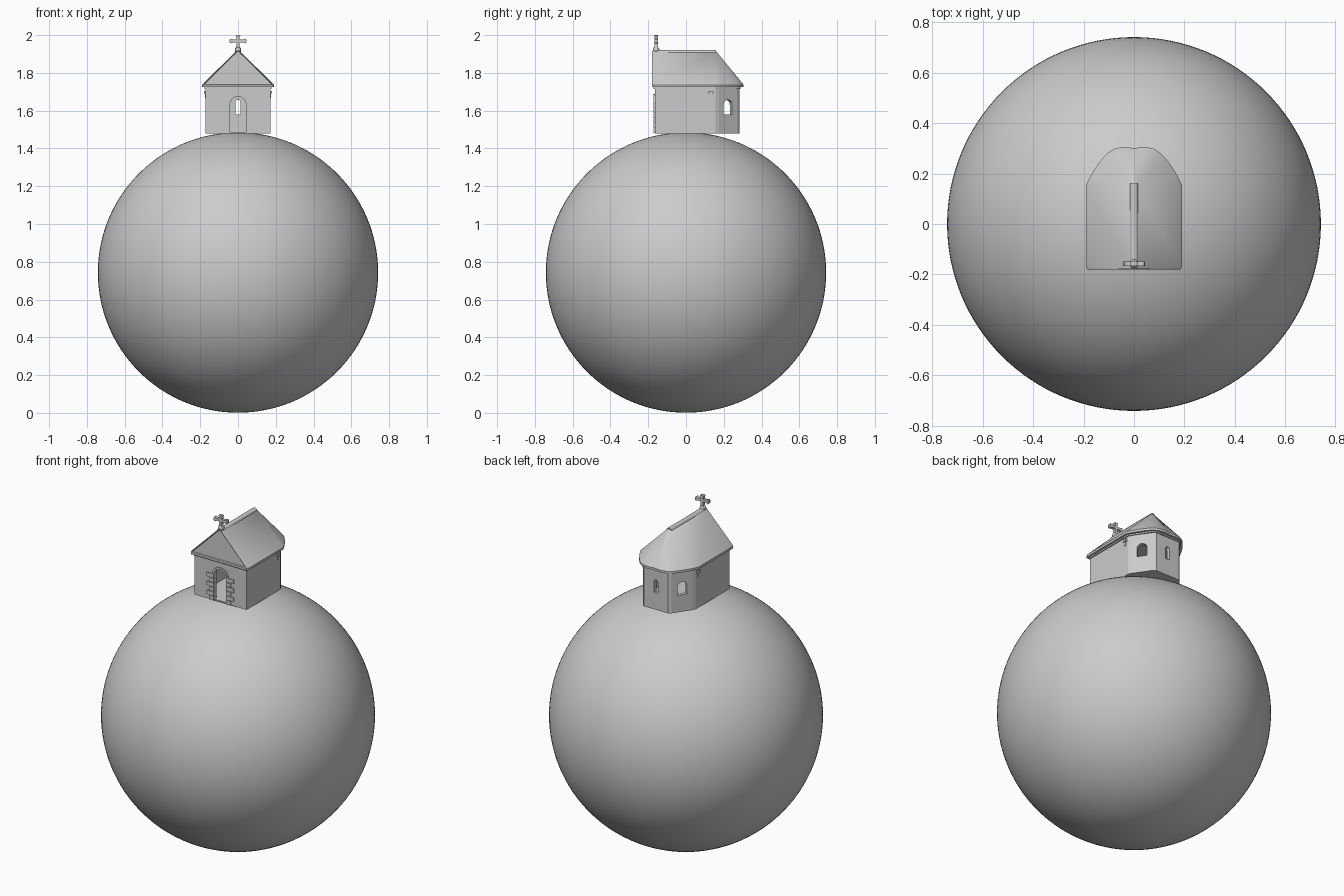
import bpy, bmesh, math
from mathutils import Vector

if "Cube" in bpy.data.objects:
    bpy.data.objects.remove(bpy.data.objects["Cube"])

stone = bpy.data.materials.new("light grey stone")
stone.diffuse_color = (0.6, 0.6, 0.6, 1)
stone.use_nodes = True
stone.node_tree.nodes["Principled BSDF"].inputs["Base Color"].default_value = stone.diffuse_color


def finish(name, bm, angle=None):
    bmesh.ops.recalc_face_normals(bm, faces=bm.faces[:])
    me = bpy.data.meshes.new(name)
    bm.to_mesh(me)
    bm.free()
    ob = bpy.data.objects.new(name, me)
    bpy.context.collection.objects.link(ob)
    me.materials.append(stone)
    if angle:
        bpy.ops.object.select_all(action='DESELECT')
        ob.select_set(True)
        bpy.context.view_layer.objects.active = ob
        bpy.ops.object.shade_smooth_by_angle(angle=math.radians(angle))
    return ob


def prism(bm, pts, shift):
    """Closed prism from a 3D outline swept along shift."""
    a = [bm.verts.new(p) for p in pts]
    b = [bm.verts.new(Vector(p) + Vector(shift)) for p in pts]
    bm.faces.new(a)
    bm.faces.new(b[::-1])
    n = len(a)
    for i in range(n):
        bm.faces.new((a[i], b[i], b[(i + 1) % n], a[(i + 1) % n]))


def box(bm, x0, x1, y0, y1, z0, z1):
    prism(bm, [(x0, y0, z0), (x1, y0, z0), (x1, y1, z0), (x0, y1, z0)], (0, 0, z1 - z0))


def mirrored(half):
    return half + [(-x, y) for x, y in reversed(half) if x > 1e-6]


def cut(target, cutter):
    m = target.modifiers.new("cut", 'BOOLEAN')
    m.object, m.operation, m.solver = cutter, 'DIFFERENCE', 'EXACT'
    bpy.context.view_layer.objects.active = target
    bpy.ops.object.modifier_apply(modifier=m.name)
    bpy.data.objects.remove(cutter)


def arch_cutter(centre, normal, hw, z0, z1, depth=0.05):
    """Round-headed opening through a wall at centre (x, y)."""
    n = Vector((normal[0], normal[1], 0)).normalized()
    t = Vector((-n.y, n.x, 0))
    c = Vector((centre[0], centre[1], 0)) - n * depth
    spring = z1 - hw
    prof = [(-hw, z0), (hw, z0)]
    prof += [(hw * math.cos(math.pi * i / 12), spring + hw * math.sin(math.pi * i / 12))
             for i in range(13)]
    bm = bmesh.new()
    prism(bm, [c + t * u + Vector((0, 0, z)) for u, z in prof], n * depth * 2)
    ob = finish("opening_cutter", bm)
    ob.hide_render = True
    return ob


# big globe
bm = bmesh.new()
bmesh.ops.create_uvsphere(bm, u_segments=128, v_segments=64, radius=0.742)
bmesh.ops.translate(bm, verts=bm.verts[:], vec=(0, 0, 0.743))
finish("globe", bm, 30)

# hollow chapel walls with a three-sided apse at the back
Z0, Z1 = 1.48, 1.728
bm = bmesh.new()
prism(bm, [(x, y, Z0) for x, y in mirrored(
    [(0.172, -0.164), (0.172, 0.155), (0.162, 0.175), (0.095, 0.272), (0.08, 0.283)])], (0, 0, Z1 - Z0))
walls = finish("chapel_walls", bm)
bm = bmesh.new()
prism(bm, [(x, y, Z0 + 0.006) for x, y in mirrored(
    [(0.150, -0.142), (0.150, 0.150), (0.075, 0.261)])], (0, 0, 0.4))
cut(walls, finish("room_cutter", bm))
cut(walls, arch_cutter((0, -0.164), (0, -1), 0.042, 1.487, 1.675))
cut(walls, arch_cutter((0, 0.283), (0, 1), 0.013, 1.58, 1.658))
for s in (1, -1):
    cut(walls, arch_cutter((s * 0.13, 0.222), (s * 0.097, 0.067), 0.028, 1.58, 1.658))

# door surround: alternating stones and an arch ring
bm = bmesh.new()
rows = 6
h = (1.64 - Z0) / rows
for s in (1, -1):
    for i in range(rows):
        w = 0.09 if i % 2 else 0.07
        xa, xb = sorted((s * 0.042, s * w))
        box(bm, xa, xb, -0.171, -0.16, Z0 + i * h + 0.002, Z0 + (i + 1) * h - 0.002)
ring = [(r * math.cos(a), -0.171, 1.633 + r * math.sin(a))
        for r, seq in ((0.054, range(13)), (0.042, range(12, -1, -1)))
        for a in [math.pi * k / 12 for k in seq]]
prism(bm, ring, (0, 0.011, 0))
finish("door_surround", bm)

# cornice under the eaves and small corner brackets
bm = bmesh.new()
prism(bm, [(x, y, 1.716) for x, y in mirrored(
    [(0.178, -0.171), (0.178, 0.157), (0.10, 0.277), (0.083, 0.289)])], (0, 0, 0.012))
finish("cornice", bm)
bm = bmesh.new()
for s in (1, -1):
    box(bm, min(s * 0.16, s * 0.18), max(s * 0.16, s * 0.18), 0.12, 0.145, 1.69, 1.705)
    box(bm, min(s * 0.16, s * 0.176), max(s * 0.16, s * 0.176), 0.125, 0.138, 1.668, 1.69)
finish("corner_brackets", bm)

# roof: gable at the front, rounded hip at the back
bm = bmesh.new()
eave = mirrored([(0.184, -0.181), (0.191, -0.168), (0.191, 0.155), (0.172, 0.192), (0.150, 0.228),
                 (0.128, 0.258), (0.105, 0.282), (0.08, 0.298), (0.05, 0.305), (0.025, 0.304), (0, 0.301)])
low = [bm.verts.new((x, y, 1.724)) for x, y in eave]
top = [bm.verts.new((x, y, 1.737)) for x, y in eave]
n = len(eave)
fr, fl, br, bl = [bm.verts.new((x, y, 1.917)) for x, y in
                  ((0.008, -0.179), (-0.008, -0.179), (0.008, 0.158), (-0.008, 0.158))]
bm.faces.new(low)
for i in range(n):
    bm.faces.new((low[i], low[(i + 1) % n], top[(i + 1) % n], top[i]))
bm.faces.new((top[0], top[1], fr))
bm.faces.new((top[1], top[2], br, fr))
mid = 10
for i in range(2, mid):
    bm.faces.new((top[i], top[i + 1], br))
bm.faces.new((top[mid], bl, br))
for i in range(mid, n - 3):
    bm.faces.new((top[i], top[i + 1], bl))
bm.faces.new((top[n - 3], top[n - 2], fl, bl))
bm.faces.new((top[n - 2], top[n - 1], fl))
bm.faces.new((fr, br, bl, fl))
gable = bm.faces.new((top[n - 1], top[0], fr, fl))
bmesh.ops.recalc_face_normals(bm, faces=bm.faces[:])
bmesh.ops.inset_individual(bm, faces=[gable], thickness=0.007, depth=-0.007)
finish("roof", bm, 28)

# rounded ridge cap
bm = bmesh.new()
prism(bm, [(0.016 * math.cos(a), -0.175, 1.909 + 0.013 * math.sin(a))
           for a in [math.pi * i / 8 for i in range(9)]], (0, 0.335, 0))
finish("ridge_cap", bm, 40)

# finial: ball, stem and flared cross
bm = bmesh.new()
bmesh.ops.create_uvsphere(bm, u_segments=20, v_segments=12, radius=0.017)
bmesh.ops.translate(bm, verts=bm.verts[:], vec=(0, -0.158, 1.922))
finish("finial_ball", bm, 40)
bm = bmesh.new()
cz = 1.969
for ang, length in ((0, 0.044), (90, 0.031), (180, 0.044), (270, 0.045)):
    ca, sa = math.cos(math.radians(ang)), math.sin(math.radians(ang))
    arm = [(0, -0.007), (length * 0.6, -0.008), (length * 0.9, -0.013), (length, -0.007),
           (length, 0.007), (length * 0.9, 0.013), (length * 0.6, 0.008), (0, 0.007)]
    prism(bm, [(u * ca - v * sa, -0.167, cz + u * sa + v * ca) for u, v in arm], (0, 0.018, 0))
finish("roof_cross", bm)
